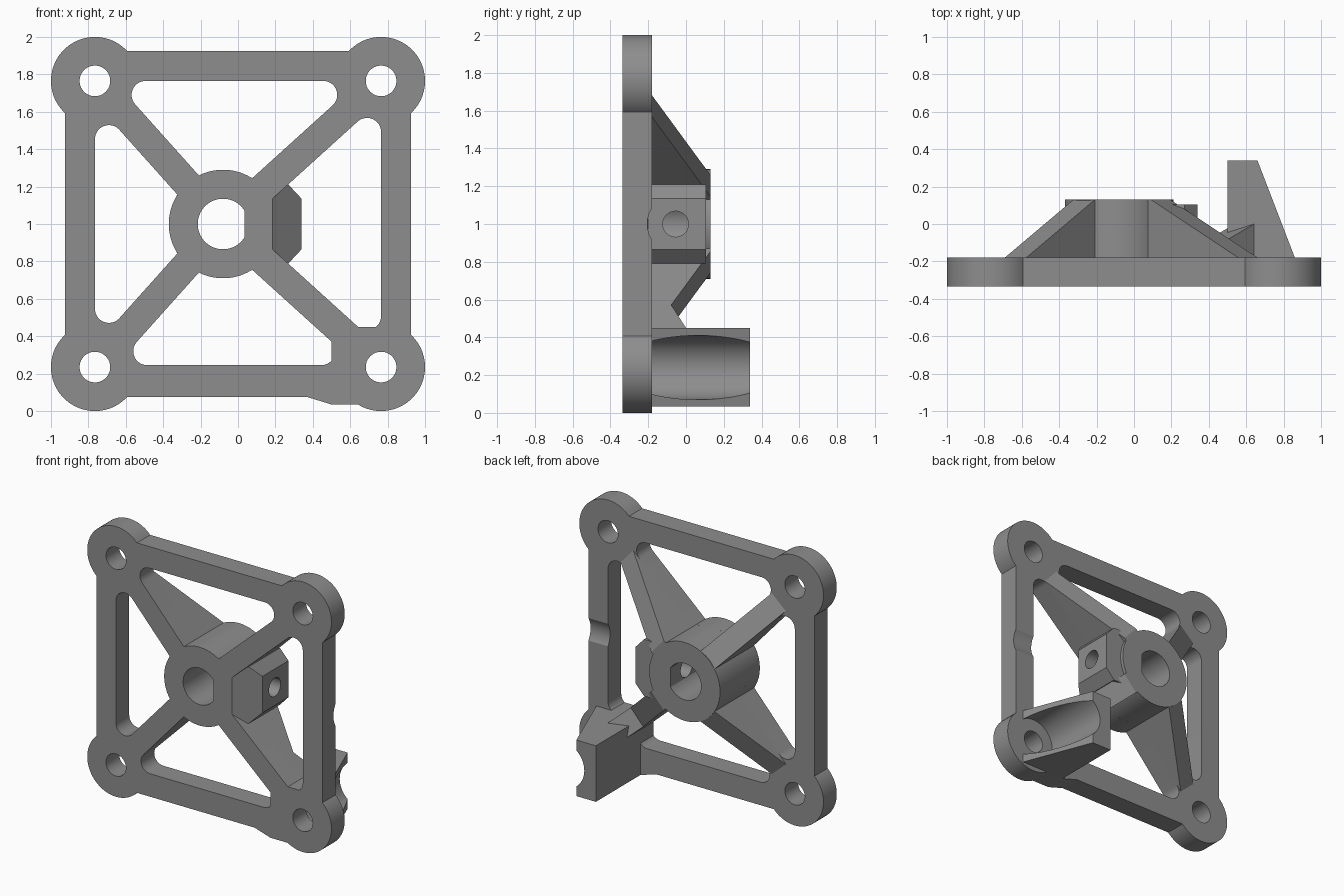
import bpy, bmesh, math
from mathutils import Vector, Matrix

if "Cube" in bpy.data.objects:
    bpy.data.objects.remove(bpy.data.objects["Cube"])

FRONT, BACK, HUB_TOP = -0.335, -0.18, 0.13      # plate and hub depths along y
HUB = Vector((-0.08, 1.0))
HUB_R, SPOKE_W = 0.29, 0.077
C = 0.765                                       # corner hole offset

grey = bpy.data.materials.new("grey plastic")
grey.diffuse_color = (0.27, 0.27, 0.27, 1)
grey.use_nodes = True
grey.node_tree.nodes["Principled BSDF"].inputs["Base Color"].default_value = grey.diffuse_color


def arc(c, r, a0, a1, n=32):
    return [Vector((c[0] + r * math.cos(a0 + (a1 - a0) * i / n),
                    c[1] + r * math.sin(a0 + (a1 - a0) * i / n))) for i in range(n + 1)]


def circle(c, r, n=64):
    return arc(c, r, 0, math.tau, n)[:-1]


def finish(name, bm):
    bmesh.ops.remove_doubles(bm, verts=bm.verts, dist=1e-5)
    bmesh.ops.recalc_face_normals(bm, faces=bm.faces)
    me = bpy.data.meshes.new(name)
    bm.to_mesh(me)
    bm.free()
    me.materials.append(grey)
    ob = bpy.data.objects.new(name, me)
    bpy.context.collection.objects.link(ob)
    return ob


def sheet(name, loops, y0, y1):
    """Filled x/z outline with holes, extruded from y0 to y1."""
    cu = bpy.data.curves.new(name, 'CURVE')
    cu.dimensions, cu.fill_mode, cu.extrude = '2D', 'BOTH', (y1 - y0) / 2
    for loop in loops:
        sp = cu.splines.new('POLY')
        sp.points.add(len(loop) - 1)
        for p, q in zip(sp.points, loop):
            p.co = (q[0], q[1], 0, 1)
        sp.use_cyclic_u = True
    tmp = bpy.data.objects.new("temp", cu)
    bpy.context.collection.objects.link(tmp)
    bpy.context.view_layer.update()
    me = bpy.data.meshes.new_from_object(tmp.evaluated_get(bpy.context.evaluated_depsgraph_get()))
    bm = bmesh.new()
    bm.from_mesh(me)
    bpy.data.objects.remove(tmp)
    bpy.data.meshes.remove(me)
    bm.transform(Matrix.Translation((0, (y0 + y1) / 2, 0)) @ Matrix.Rotation(math.pi / 2, 4, 'X'))
    return finish(name, bm)


def prism(name, pts, vec):
    """3D polygon extruded along vec."""
    bm = bmesh.new()
    face = bm.faces.new([bm.verts.new(p) for p in pts])
    ext = bmesh.ops.extrude_face_region(bm, geom=[face], use_keep_orig=True)
    bmesh.ops.translate(bm, vec=vec, verts=[v for v in ext['geom'] if isinstance(v, bmesh.types.BMVert)])
    return finish(name, bm)


def cut(ob, pts, vec):
    """Subtract a prism from an object."""
    cutter = prism("cutter", pts, vec)
    mod = ob.modifiers.new("cut", 'BOOLEAN')
    mod.operation, mod.solver, mod.object = 'DIFFERENCE', 'EXACT', cutter
    bpy.context.view_layer.objects.active = ob
    bpy.ops.object.modifier_apply(modifier="cut")
    bpy.data.objects.remove(cutter)


def spoke_dir(sx, sz):
    return (Vector((sx * C, 1 + sz * C)) - HUB).normalized()


def rounded(a, b, c, r=0.075):
    """Fillet points at corner b between a and c."""
    u, v = (a - b).normalized(), (c - b).normalized()
    half = u.angle(v) / 2
    o = b + (u + v).normalized() * r / math.sin(half)
    p, q = b + u * r / math.tan(half) - o, b + v * r / math.tan(half) - o
    a0, turn = math.atan2(p.y, p.x), math.atan2(p.x * q.y - p.y * q.x, p.dot(q))
    return arc(o, r, a0, a0 + turn, 16)


def window(s0, s1, axis, limit, flat=None):
    """Opening between two spokes, closed by the rail at limit and the hub arc."""
    ends, inner = [], []
    for s, other in ((s0, s1), (s1, s0)):
        d = spoke_dir(*s)
        n = Vector((-d.y, d.x))
        if n.dot(spoke_dir(*other)) < 0:
            n = -n
        base = HUB + n * SPOKE_W
        ends.append(base + d * (limit - base[axis]) / d[axis])
        t = (flat - base.x) / d.x if flat else math.sqrt(HUB_R ** 2 - SPOKE_W ** 2)
        inner.append(base + d * t)
    loop = rounded(inner[0], ends[0], ends[1]) + rounded(ends[0], ends[1], inner[1])
    if flat:
        return loop + [inner[1], inner[0]]
    p, q = inner[1] - HUB, inner[0] - HUB
    a0 = math.atan2(p.y, p.x)
    return loop + arc(HUB, HUB_R, a0, a0 + math.atan2(p.x * q.y - p.y * q.x, p.dot(q)), 24)


# Mounting plate: square frame with round corners, spokes and bore
outline = []
reach = math.sqrt(0.235 ** 2 - 0.16 ** 2)
for k in range(4):
    rot = Matrix.Rotation(k * math.pi / 2, 2)
    for p in arc((C, C), 0.235, math.atan2(-reach, 0.16), math.atan2(0.16, -reach), 40):
        outline.append(rot @ p + Vector((0, 1)))
flat_a = math.acos(0.115 / 0.135)
bore = arc(HUB, 0.135, flat_a, math.tau - flat_a, 56)
corners = [(sx, sz) for sx in (-1, 1) for sz in (-1, 1)]
loops = [outline, bore] + [circle((sx * C, 1 + sz * C), 0.082, 40) for sx, sz in corners]
loops += [window((-1, 1), (1, 1), 1, 1 + C), window((-1, -1), (1, -1), 1, 1 - C + 0.01),
          window((-1, -1), (-1, 1), 0, -C), window((1, -1), (1, 1), 0, C, flat=0.185)]
plate = sheet("mounting_plate", loops, FRONT, BACK)

# Tool clearance notch in the right rail
cut(plate, [(0.6, -0.055 + p.x, 1 + p.y) for p in circle((0, 0), 0.15)], (0.5, 0, 0))

# Thickened plate corner under the standoff
sheet("standoff_base", [[(0.36, 0.078), (0.5, 0.035), (0.66, 0.035), (0.66, 0.35), (0.78, 0.35),
                         (0.78, 0.45), (0.5, 0.45), (0.5, 0.2), (0.36, 0.2)]], FRONT, BACK)

# Hub sleeve with D-shaped bore
hub = sheet("hub", [circle(HUB, HUB_R, 80), bore], BACK, HUB_TOP)

# Set screw block with a sloping underside
block = sheet("screw_block", [[(0.1, 0.79), (0.27, 0.79), (0.34, 0.865), (0.34, 1.135),
                               (0.27, 1.21), (0.1, 1.21)]], FRONT, 0.105)
cut(block, [(0.05, -0.453, 0.5), (0.45, -0.104, 0.5), (0.45, -0.6, 0.5), (0.05, -0.6, 0.5)], (0, 0, 1))
for ob in (hub, block):
    cut(ob, [(-0.03, -0.055 + p.x, 1 + p.y) for p in circle((0, 0), 0.068, 40)], (0.5, 0, 0))


def spoke_rib(name, s, profile):
    """Profile of (distance from hub axis, y) swept across the spoke width."""
    d = spoke_dir(*s)
    n = Vector((-d.y, d.x)) * SPOKE_W
    pts = [HUB + d * t - n for t, _ in profile]
    return prism(name, [(p.x, y, p.y) for p, (_, y) in zip(pts, profile)], (2 * n.x, 0, 2 * n.y))


# Sloping gussets on the spokes
for s in corners:
    top, end = (0.28, 0.83) if s[0] < 0 else (0.30, 0.93)
    spoke_rib("gusset", s, [(0.2, BACK), (0.2, HUB_TOP), (top, HUB_TOP), (end, BACK)])

# Brace rising from the lower right spoke to the standoff
spoke_rib("standoff_brace", (1, -1), [(0.49, BACK), (0.95, 0.02), (0.95, BACK)])

# Tapered standoff with a screw channel
standoff = prism("standoff", [(0.5, BACK, 0.035), (0.86, BACK, 0.035), (0.66, 0.34, 0.035),
                              (0.5, 0.34, 0.035)], (0, 0, 0.415))
cut(standoff, [(p.x, -0.3, p.y) for p in circle((C, 0.24), 0.17, 80)], (0, 0.8, 0))

# Smooth round walls, keep edges sharp
for ob in bpy.context.scene.objects:
    ob.select_set(True)
bpy.context.view_layer.objects.active = plate
bpy.ops.object.shade_smooth_by_angle(angle=math.radians(25))
